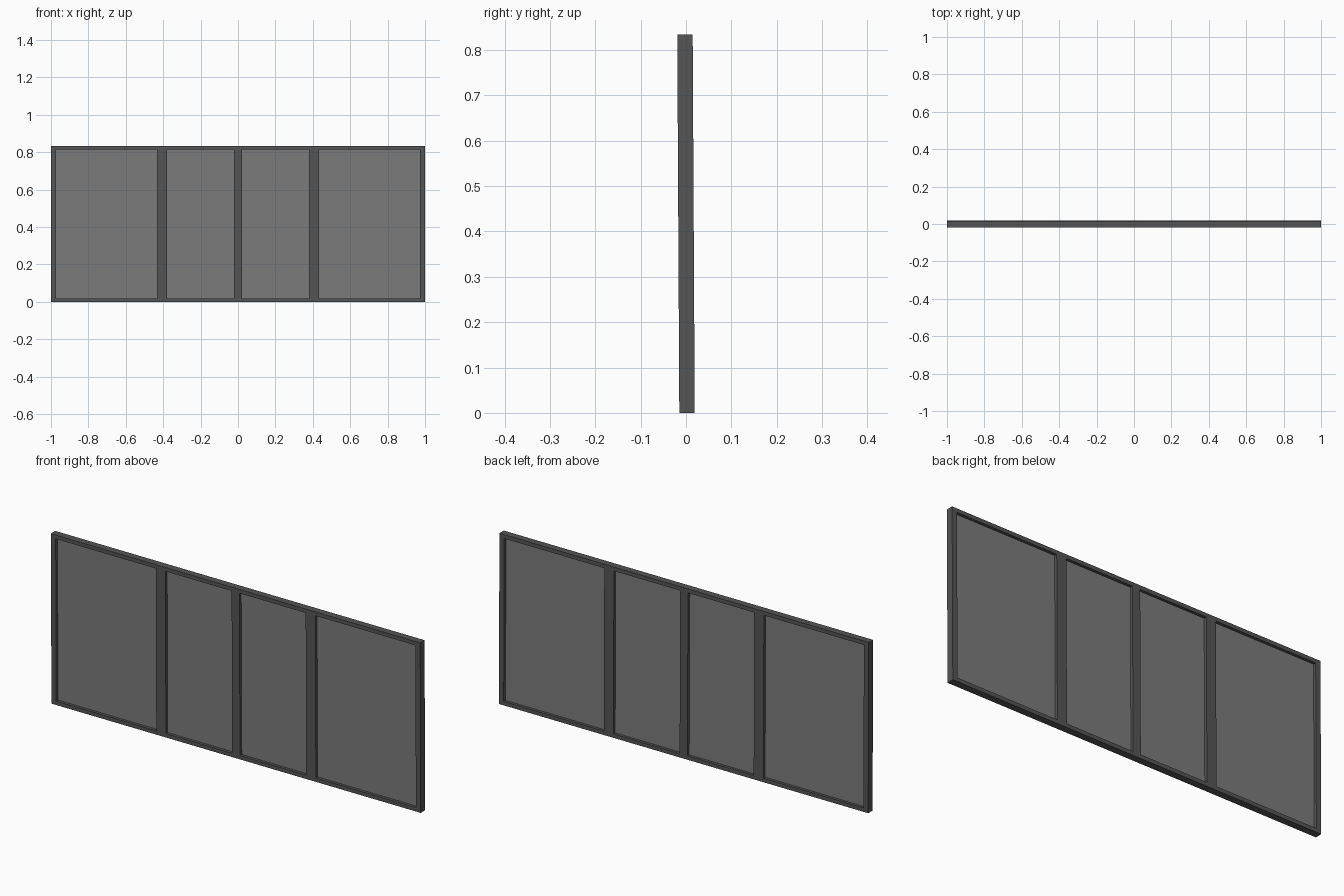
import bpy, math
from mathutils import Matrix

if "Cube" in bpy.data.objects:
    bpy.data.objects.remove(bpy.data.objects["Cube"])

H, D = 0.834, 0.034      # overall height and frame depth
SIDE, RAIL = 0.026, 0.019
LEAN = math.atan(0.0045 / H)   # the frame tips very slightly


def material(name, v):
    m = bpy.data.materials.new(name)
    m.diffuse_color = (v, v, v, 1)
    m.use_nodes = True
    m.node_tree.nodes["Principled BSDF"].inputs["Base Color"].default_value = m.diffuse_color
    return m


FRAME = material("dark_frame", 0.09)
GLASS = material("grey_glass", 0.2)
tilt = Matrix.Translation((0, 0, H / 2)) @ Matrix.Rotation(LEAN, 4, 'X') @ Matrix.Translation((0, 0, -H / 2))


def box(name, x0, x1, z0, z1, depth, mat):
    bpy.ops.mesh.primitive_cube_add(size=1)
    o = bpy.context.object
    o.name = name
    place = Matrix.Translation(((x0 + x1) / 2, 0, (z0 + z1) / 2))
    o.data.transform(tilt @ place @ Matrix.Diagonal((x1 - x0, depth, z1 - z0, 1)))
    o.data.materials.append(mat)


# Outer frame: rails between two full-height stiles
box("left_stile", -1, -1 + SIDE, 0, H, D, FRAME)
box("right_stile", 1 - SIDE, 1, 0, H, D, FRAME)
box("bottom_rail", -1 + SIDE, 1 - SIDE, 0, RAIL, D, FRAME)
box("top_rail", -1 + SIDE, 1 - SIDE, H - RAIL, H, D, FRAME)

# Upright dividers (centre, width)
dividers = [(-0.406, 0.052), (0, 0.042), (0.406, 0.052)]
for i, (c, w) in enumerate(dividers):
    box(f"divider_{i + 1}", c - w / 2, c + w / 2, RAIL, H - RAIL, D, FRAME)

# Thin panes recessed between the uprights
edges = [-1 + SIDE] + [c + s * w / 2 for c, w in dividers for s in (-1, 1)] + [1 - SIDE]
for i in range(4):
    box(f"glass_pane_{i + 1}", edges[2 * i], edges[2 * i + 1], RAIL, H - RAIL, 0.006, GLASS)
